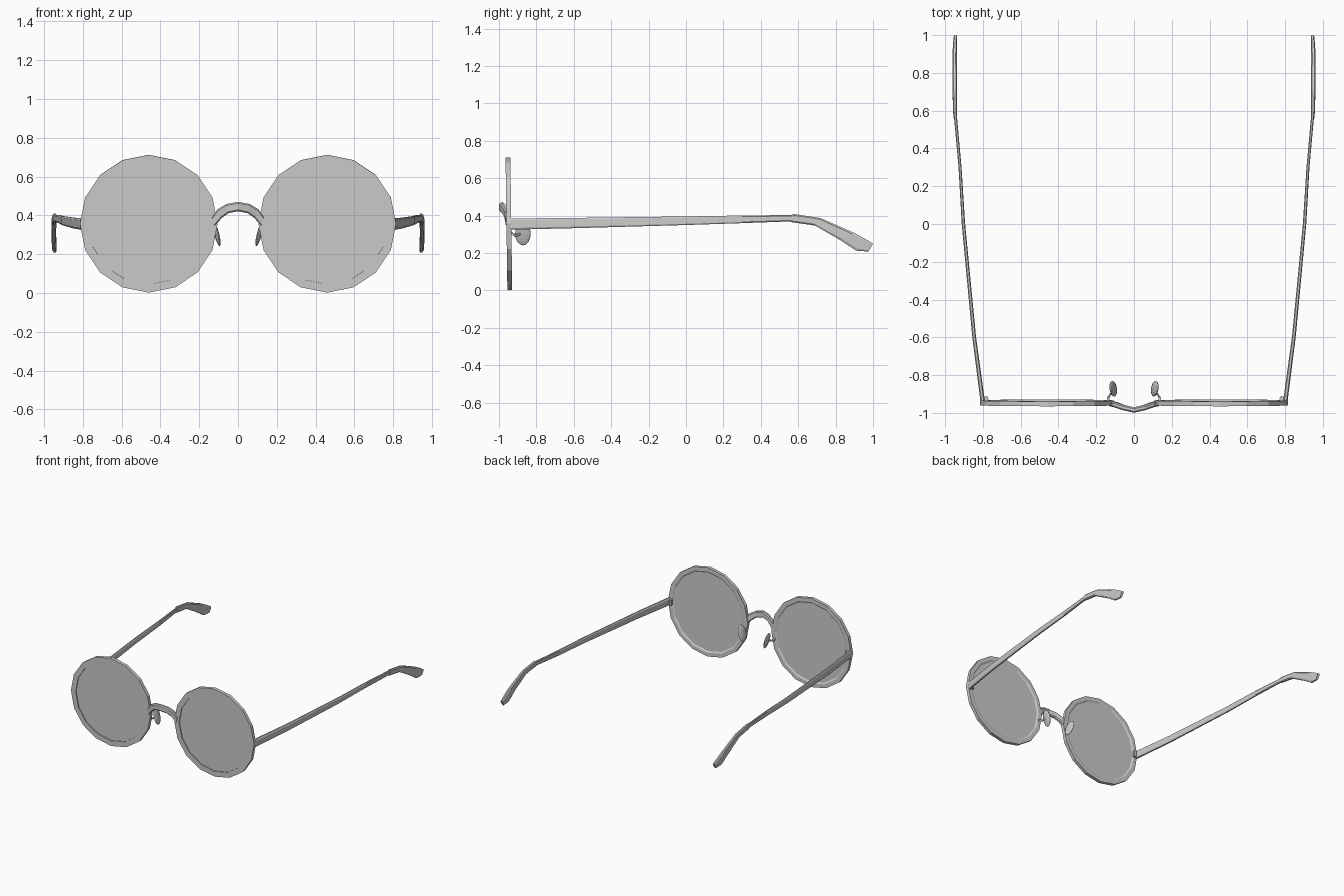
import bpy, bmesh, math
from mathutils import Vector, Matrix

cube = bpy.data.objects.get("Cube")
if cube:
    bpy.data.objects.remove(cube)

RIM_CENTRE = Vector((0.46, -0.947, 0.357))
SIDES = 16


def finish(name, bm, mirrored=True):
    bmesh.ops.recalc_face_normals(bm, faces=bm.faces)
    mesh = bpy.data.meshes.new(name)
    bm.to_mesh(mesh)
    bm.free()
    obj = bpy.data.objects.new(name, mesh)
    bpy.context.collection.objects.link(obj)
    if mirrored:
        obj.modifiers.new("Mirror", 'MIRROR').use_mirror_merge = False
    return obj


def ring(top, bottom, width):
    """Chamfered rectangular section between two points, with a half-width vector."""
    top, bottom, width = Vector(top), Vector(bottom), Vector(width)
    mid, half = (top + bottom) / 2, (top - bottom) / 2
    corners = [(1, .7), (.5, 1), (-.5, 1), (-1, .7),
               (-1, -.7), (-.5, -1), (.5, -1), (1, -.7)]
    return [mid + width * a + half * b for a, b in corners]


def loft(name, rings, closed=False, mirrored=True):
    bm = bmesh.new()
    loops = [[bm.verts.new(p) for p in r] for r in rings]
    pairs = list(zip(loops, loops[1:]))
    if closed:
        pairs.append((loops[-1], loops[0]))
    else:
        bm.faces.new(loops[0])
        bm.faces.new(loops[-1])
    n = len(loops[0])
    for a, b in pairs:
        for i in range(n):
            j = (i + 1) % n
            bm.faces.new((a[i], a[j], b[j], b[i]))
    return finish(name, bm, mirrored)


tilt = Matrix.Translation(RIM_CENTRE) @ Matrix.Rotation(0.014, 4, 'X')

# Rims: stepped section turned around the lens axis
section = [(0.355, -0.013), (0.313, -0.013), (0.313, 0.006),
           (0.325, 0.013), (0.355, 0.013)]
rim_rings = []
for i in range(SIDES):
    a = math.tau * i / SIDES
    rim_rings.append([tilt @ Vector((r * math.cos(a), y, r * math.sin(a)))
                      for r, y in section])
loft("rims", rim_rings, closed=True)

# Lenses: thin discs set into the rims
bm = bmesh.new()
bmesh.ops.create_cone(bm, cap_ends=True, segments=SIDES, radius1=0.316,
                      radius2=0.316, depth=0.012,
                      matrix=tilt @ Matrix.Rotation(math.pi / 2, 4, 'X'))
finish("lenses", bm)

# Bridge: arch of (top x, top z, bottom x, bottom z, y)
half = [(0.135, 0.39, 0.12, 0.345, -0.95), (0.105, 0.432, 0.085, 0.385, -0.957),
        (0.06, 0.459, 0.05, 0.411, -0.972), (0, 0.47, 0, 0.421, -0.985)]
arch = [(-a, b, -c, d, y) for a, b, c, d, y in half] + half[-2::-1]
loft("bridge", [ring((a, y, b), (c, y, d), (0, 0.014, 0))
                for a, b, c, d, y in arch], mirrored=False)

# Temples: (x, y, top z, bottom z, half-width)
arms = [(0.801, -0.94, 0.385, 0.325, 0.012), (0.846, -0.6, 0.388, 0.333, 0.010),
        (0.903, 0.0, 0.396, 0.35, 0.009), (0.921, 0.3, 0.401, 0.36, 0.008),
        (0.948, 0.6, 0.404, 0.371, 0.008)]
loft("temples", [ring((x, y, t), (x, y, b), (w, 0, 0)) for x, y, t, b, w in arms])

# Ear tips: (x, top y, top z, bottom y, bottom z, half-width)
tips = [(0.946, 0.57, 0.41, 0.56, 0.366, 0.010), (0.949, 0.72, 0.387, 0.69, 0.347, 0.012),
        (0.950, 0.90, 0.308, 0.82, 0.272, 0.012), (0.947, 0.965, 0.272, 0.91, 0.213, 0.011),
        (0.945, 1.0, 0.25, 0.975, 0.208, 0.009)]
loft("ear_tips", [ring((x, ty, tz), (x, by, bz), (w, 0, 0))
                  for x, ty, tz, by, bz, w in tips])

# Hinges: small vertical barrels behind the rims
bm = bmesh.new()
bmesh.ops.create_cone(bm, cap_ends=True, segments=8, radius1=0.013, radius2=0.013,
                      depth=0.045, matrix=Matrix.Translation((0.783, -0.924, 0.355)))
finish("hinges", bm)

# Nose pad arms: thin curved wires
wire = [(0.137, -0.94, 0.315), (0.137, -0.92, 0.297),
        (0.127, -0.905, 0.295), (0.11, -0.88, 0.305)]
loft("nose_pad_arms", [ring((x, y, z + 0.007), (x, y, z - 0.007), (0.006, 0, 0))
                       for x, y, z in wire])

# Nose pads: flattened ovals leaning outward at the bottom
bm = bmesh.new()
pose = (Matrix.Translation((0.11, -0.872, 0.305)) @ Matrix.Rotation(0.25, 4, 'Y')
        @ Matrix.Rotation(-0.12, 4, 'Z') @ Matrix.Diagonal((0.012, 0.042, 0.066, 1)))
bmesh.ops.create_uvsphere(bm, u_segments=12, v_segments=8, radius=1, matrix=pose)
finish("nose_pads", bm)
